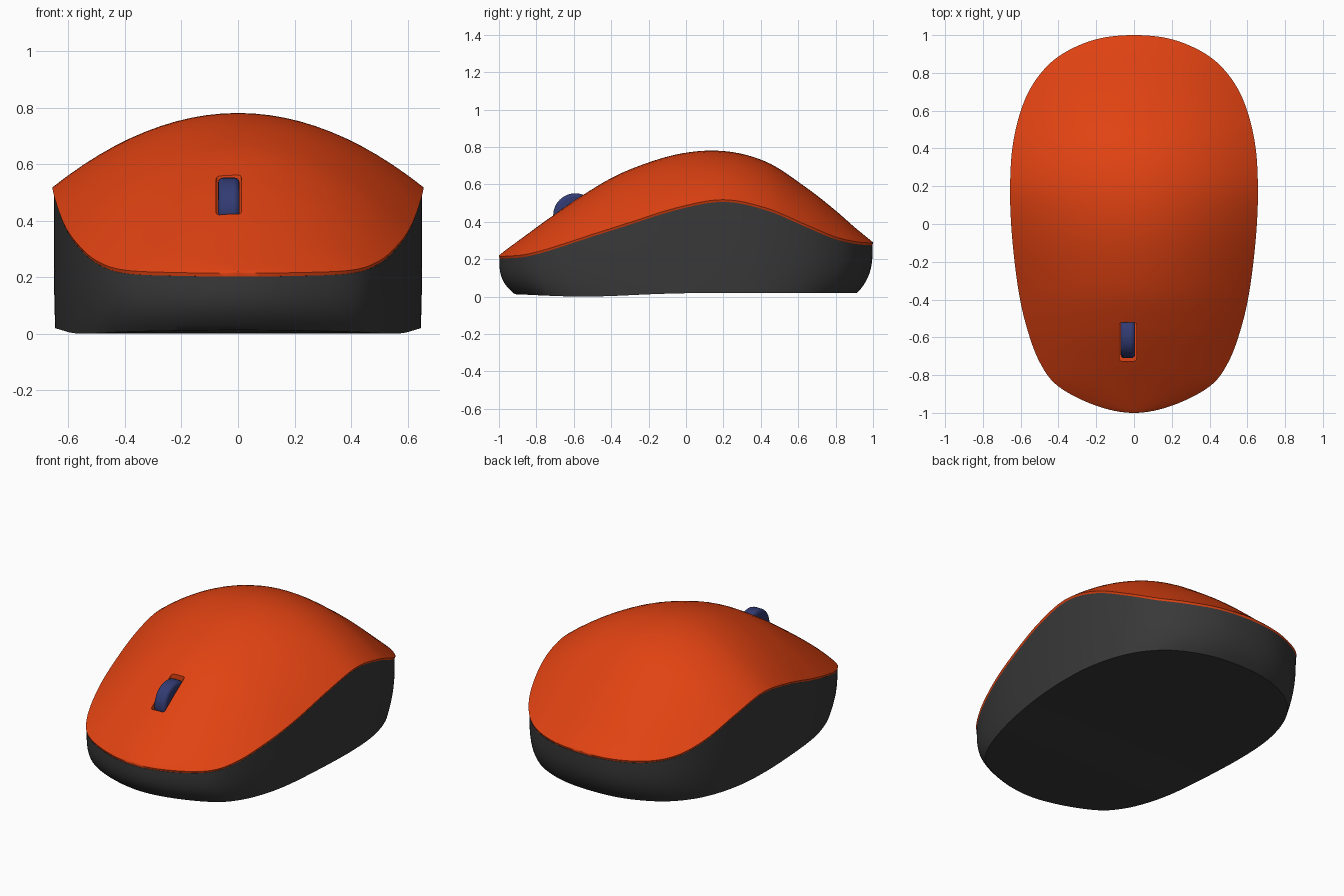
import bpy, bmesh, math
from mathutils import Vector

if "Cube" in bpy.data.objects:
    bpy.data.objects.remove(bpy.data.objects["Cube"])

# Stations front to back: half width, y, rim height, crest height
KEYS = [(0, -1, .215, .22), (.2, -.962, .216, .25), (.4, -.86, .225, .325),
        (.5, -.73, .258, .42), (.57, -.54, .32, .55), (.615, -.33, .387, .667),
        (.647, -.05, .475, .76), (.656, .2, .518, .778), (.64, .43, .473, .72),
        (.585, .64, .385, .585), (.5, .79, .322, .468), (.38, .9, .295, .372),
        (.2, .978, .287, .308), (0, 1, .286, .29)]
STEPS, N = 8, 24


def stations():
    k = [Vector(p) for p in KEYS]
    flip = lambda p: Vector((-p[0], *p[1:]))
    k = [flip(k[1])] + k + [flip(k[-2])]
    out = []
    for i in range(1, len(k) - 2):
        a, b, c, d = k[i - 1:i + 3]
        for s in range(STEPS):
            t = s / STEPS
            out.append(.5 * (2 * b + (c - a) * t + (2 * a - 5 * b + 4 * c - d) * t * t
                             + (3 * b - a - 3 * c + d) * t ** 3))
    return out + [k[-2]]


def material(ob, name, rgb):
    m = bpy.data.materials.new(name)
    m.diffuse_color = (*rgb, 1)
    m.use_nodes = True
    m.node_tree.nodes["Principled BSDF"].inputs["Base Color"].default_value = m.diffuse_color
    ob.data.materials.append(m)


def smooth(ob, angle):
    bpy.ops.object.select_all(action='DESELECT')
    ob.select_set(True)
    bpy.context.view_layer.objects.active = ob
    bpy.ops.object.shade_smooth_by_angle(angle=math.radians(angle))


def finish(name, bm):
    me = bpy.data.meshes.new(name)
    bmesh.ops.recalc_face_normals(bm, faces=bm.faces)
    bm.to_mesh(me)
    bm.free()
    ob = bpy.data.objects.new(name, me)
    bpy.context.collection.objects.link(ob)
    return ob


def loft(name, section):
    # Skin closed cross-sections; the pinched ends weld shut
    bm = bmesh.new()
    rows = [[bm.verts.new(p) for p in section(*s)] for s in stations()]
    for a, b in zip(rows, rows[1:]):
        for i in range(len(a)):
            j = (i + 1) % len(a)
            bm.faces.new((a[i], a[j], b[j], b[i]))
    bmesh.ops.remove_doubles(bm, verts=bm.verts, dist=1e-5)
    bmesh.ops.dissolve_degenerate(bm, edges=bm.edges, dist=1e-5)
    return finish(name, bm)


US = [2 * i / N - 1 for i in range(N + 1)]


def shell_section(w, y, rim, crest):
    top = [(u * w, y, rim + (crest - rim) * (1 - u * u)) for u in US]
    under = [(-u * w * .99, y * .995, rim - .016) for u in US]
    return top + under


def base_section(w, y, rim, crest):
    z1 = rim - .012
    # underside dips to the ground near the front
    z0 = .02 - .02 * math.exp(-((y + .6) / .4) ** 2)
    wall = []
    for i in range(13):
        t = i / 12
        wall.append((w * (.993 - .008 * t ** 4), y * (.998 - .083 * t ** 3), z1 + (z0 - z1) * t))
    xb, yb, _ = wall[-1]
    right = wall
    left = [(-x, yy, z) for x, yy, z in reversed(wall)]
    bottom = [(-u * xb, yb, z0 + .008 * (1 - u * u) * (1 if z0 < .012 else 0)) for u in US[1:-1]]
    bottom = [(-u * xb, yb, z0) for u in US[1:-1]]
    top = [(u * w * .993, y * .998, z1) for u in US[1:-1]]
    return top + right + bottom + left


def box(name, lo, hi, bevel):
    bm = bmesh.new()
    bmesh.ops.create_cube(bm, size=1)
    for v in bm.verts:
        v.co = [a + (b - a) * (c + .5) for a, b, c in zip(lo, hi, v.co)]
    upright = [e for e in bm.edges if abs(e.verts[0].co.z - e.verts[1].co.z) > .1]
    bmesh.ops.bevel(bm, geom=upright, offset=bevel, segments=3, profile=.5, affect='EDGES')
    return finish(name, bm)


# Lower body
base = loft("lower_body", base_section)
material(base, "dark_grey", (.04, .04, .04))
smooth(base, 40)

# Top shell with the wheel slot cut in
shell = loft("top_shell", shell_section)
material(shell, "orange", (.75, .055, .006))
cutter = box("slot_cutter", (-.077, -.725, .36), (.012, -.522, .8), .012)
cutter.hide_render = True
cut = shell.modifiers.new("slot", 'BOOLEAN')
cut.operation, cut.solver, cut.object = 'DIFFERENCE', 'EXACT', cutter
bpy.context.view_layer.objects.active = shell
bpy.ops.object.modifier_apply(modifier="slot")
bpy.data.objects.remove(cutter)
smooth(shell, 35)

# Scroll wheel
bpy.ops.mesh.primitive_cylinder_add(vertices=48, radius=.118, depth=.076,
                                    location=(-.0325, -.592, .434),
                                    rotation=(0, math.pi / 2, 0))
wheel = bpy.context.object
wheel.name = "scroll_wheel"
bev = wheel.modifiers.new("round", 'BEVEL')
bev.width, bev.segments = .018, 3
material(wheel, "navy", (.032, .044, .17))
smooth(wheel, 40)
